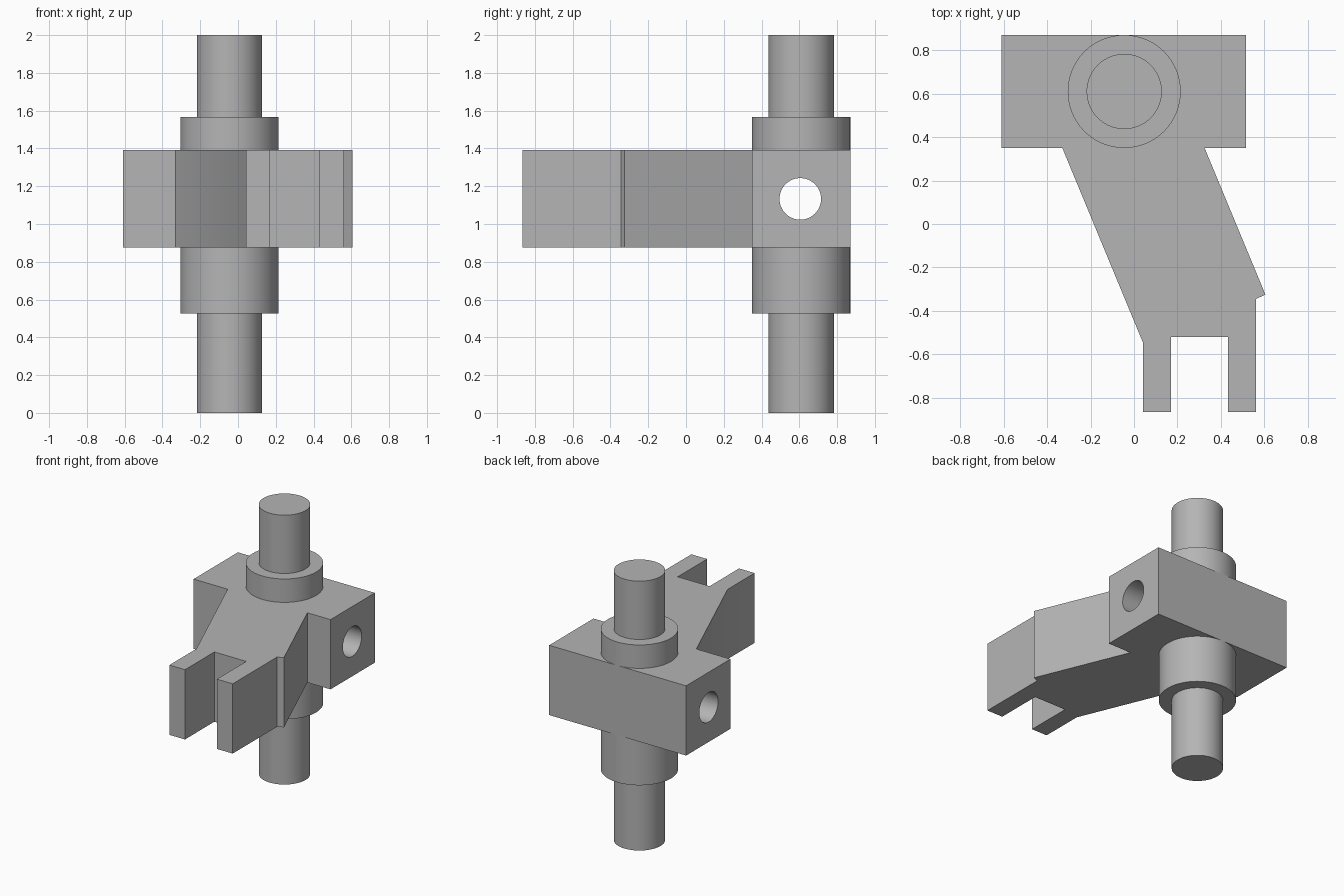
import bpy, bmesh, math

if "Cube" in bpy.data.objects:
    bpy.data.objects.remove(bpy.data.objects["Cube"], do_unlink=True)

# Single plain metal colour
metal = bpy.data.materials.new("grey metal")
metal.use_nodes = True
grey = (0.46, 0.46, 0.46, 1)
metal.diffuse_color = grey
metal.node_tree.nodes["Principled BSDF"].inputs["Base Color"].default_value = grey

AXIS_X, AXIS_Y = -0.045, 0.61
BLOCK_BOTTOM, BLOCK_TOP = 0.875, 1.393
EMBED = 0.02


def finish(name, bm):
    bmesh.ops.recalc_face_normals(bm, faces=bm.faces)
    mesh = bpy.data.meshes.new(name)
    bm.to_mesh(mesh)
    bm.free()
    mesh.materials.append(metal)
    obj = bpy.data.objects.new(name, mesh)
    bpy.context.collection.objects.link(obj)
    return obj


def smooth(obj):
    bpy.ops.object.select_all(action='DESELECT')
    obj.select_set(True)
    bpy.context.view_layer.objects.active = obj
    bpy.ops.object.shade_smooth_by_angle(angle=math.radians(30))


def prism(name, outline, z0, z1):
    bm = bmesh.new()
    face = bm.faces.new([bm.verts.new((x, y, z0)) for x, y in outline])
    up = bmesh.ops.extrude_face_region(bm, geom=[face])["geom"]
    for v in up:
        if isinstance(v, bmesh.types.BMVert):
            v.co.z = z1
    return finish(name, bm)


def turned(name, profile, steps=96):
    """Spin a radius/height profile around the vertical shaft axis."""
    bm = bmesh.new()
    verts = [bm.verts.new((AXIS_X + r, AXIS_Y, z)) for r, z in profile]
    edges = [bm.edges.new(pair) for pair in zip(verts, verts[1:])]
    bmesh.ops.spin(bm, geom=verts + edges, cent=(AXIS_X, AXIS_Y, 0),
                   axis=(0, 0, 1), angle=math.tau, steps=steps)
    bmesh.ops.remove_doubles(bm, verts=bm.verts, dist=0.0005)
    obj = finish(name, bm)
    smooth(obj)
    return obj


# Cross block, slanted arm and two-pronged fork in one outline
outline = [
    (-0.61, 0.87), (-0.61, 0.35), (-0.33, 0.35),
    (0.042, -0.548), (0.042, -0.865), (0.17, -0.865), (0.17, -0.52),
    (0.432, -0.52), (0.432, -0.865), (0.562, -0.865), (0.562, -0.345),
    (0.605, -0.325), (0.325, 0.35), (0.515, 0.35), (0.515, 0.87),
]
body = prism("forked_arm_block", outline, BLOCK_BOTTOM, BLOCK_TOP)

# Cross bore through the block
bpy.ops.mesh.primitive_cylinder_add(vertices=64, radius=0.11, depth=2,
                                    location=(0, 0.605, 1.133),
                                    rotation=(0, math.pi / 2, 0))
cutter = bpy.context.object
cutter.name = "bore_cutter"
cutter.hide_render = True
cutter.data.materials.append(metal)
bore = body.modifiers.new("bore", 'BOOLEAN')
bore.operation = 'DIFFERENCE'
bore.solver = 'EXACT'
bore.object = cutter
bpy.ops.object.select_all(action='DESELECT')
body.select_set(True)
bpy.context.view_layer.objects.active = body
bpy.ops.object.modifier_apply(modifier=bore.name)
bpy.data.objects.remove(cutter, do_unlink=True)
smooth(body)

# Stepped shaft ends with collars above and below the block
for name, seat, shoulder, tip in (
        ("upper_shaft", BLOCK_TOP - EMBED, 1.567, 2.0),
        ("lower_shaft", BLOCK_BOTTOM + EMBED, 0.525, 0.0)):
    turned(name, [(0, seat), (0.26, seat), (0.26, shoulder),
                  (0.173, shoulder), (0.173, tip), (0, tip)])
